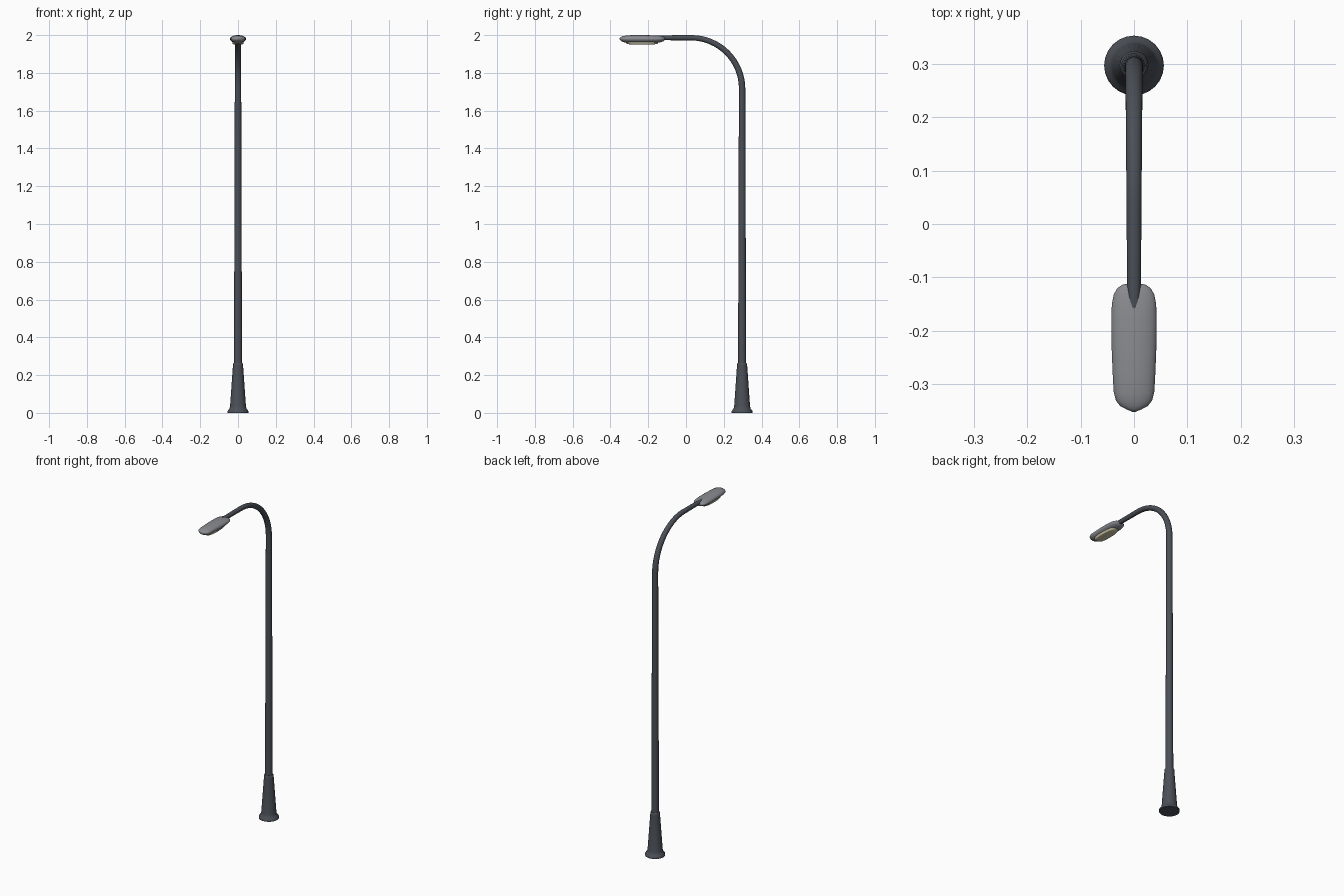
import bpy, bmesh, math
from mathutils import Vector

if "Cube" in bpy.data.objects:
    bpy.data.objects.remove(bpy.data.objects["Cube"])

POLE_Y = 0.297


def material(name, rgb):
    m = bpy.data.materials.new(name)
    m.diffuse_color = (*rgb, 1)
    m.use_nodes = True
    m.node_tree.nodes["Principled BSDF"].inputs["Base Color"].default_value = m.diffuse_color
    return m


DARK = material("dark_metal", (0.07, 0.08, 0.095))
GREY = material("housing_grey", (0.25, 0.26, 0.28))
GLASS = material("lens_glass", (0.62, 0.58, 0.40))


def skin(name, rings, mat, angle=35):
    """Bridge equal-length rings of points and cap both ends."""
    bm = bmesh.new()
    loops = [[bm.verts.new(p) for p in r] for r in rings]
    n = len(loops[0])
    for a, b in zip(loops, loops[1:]):
        for i in range(n):
            j = (i + 1) % n
            bm.faces.new((a[i], a[j], b[j], b[i]))
    bm.faces.new(loops[0][::-1])
    bm.faces.new(loops[-1])
    bmesh.ops.recalc_face_normals(bm, faces=bm.faces)
    me = bpy.data.meshes.new(name)
    bm.to_mesh(me)
    bm.free()
    ob = bpy.data.objects.new(name, me)
    bpy.context.collection.objects.link(ob)
    me.materials.append(mat)
    bpy.ops.object.select_all(action='DESELECT')
    ob.select_set(True)
    bpy.context.view_layer.objects.active = ob
    bpy.ops.object.shade_smooth_by_angle(angle=math.radians(angle))
    return ob


def circle(centre, direction, r, n=24):
    """Ring around a path lying in the YZ plane."""
    side = Vector((1, 0, 0))
    up = direction.cross(side)
    return [centre + r * (math.cos(t) * side + math.sin(t) * up)
            for t in (2 * math.pi * i / n for i in range(n))]


def lathe(name, profile, mat):
    return skin(name, [circle(Vector((0, POLE_Y, z)), Vector((0, 0, 1)), r)
                       for r, z in profile], mat)


# flared base with collar
lathe("base", [(0.056, 0), (0.056, 0.008), (0.052, 0.014), (0.045, 0.022),
               (0.042, 0.035), (0.027, 0.25), (0.027, 0.258), (0.023, 0.265)], DARK)

# tapering pole, bend and arm swept as one tube
UP, FWD = Vector((0, 0, 1)), Vector((0, -1, 0))
BEND, Z0 = 0.27, 1.716
path = [(Vector((0, POLE_Y, z)), UP, r)
        for z, r in ((0.24, 0.0215), (0.7, 0.02), (1.2, 0.0185))]
for i in range(17):
    a = math.pi / 2 * i / 16
    c = Vector((0, POLE_Y - BEND * (1 - math.cos(a)), Z0 + BEND * math.sin(a)))
    path.append((c, UP * math.cos(a) + FWD * math.sin(a), 0.017 - 0.003 * i / 16))
path.append((Vector((0, -0.11, Z0 + BEND)), FWD, 0.013))
path.append((Vector((0, -0.18, Z0 + BEND - 0.001)), FWD, 0.012))
skin("pole_and_arm", [circle(*p) for p in path], DARK)

# lamp housing lofted along y: (y, half width, height above, depth below the seam)
SEAM = 1.981
stations = [(-0.112, 0.014, 0.004, 0.005), (-0.114, 0.022, 0.008, 0.009),
            (-0.120, 0.031, 0.011, 0.014), (-0.132, 0.038, 0.0135, 0.018),
            (-0.150, 0.0415, 0.016, 0.022), (-0.180, 0.0425, 0.018, 0.024),
            (-0.230, 0.042, 0.019, 0.025), (-0.280, 0.040, 0.019, 0.024),
            (-0.315, 0.038, 0.017, 0.022), (-0.331, 0.034, 0.0145, 0.018),
            (-0.341, 0.026, 0.011, 0.014), (-0.347, 0.015, 0.008, 0.009),
            (-0.352, 0.003, 0.003, 0.004)]


def oval(y, w, top, low, n=28):
    pts = []
    for i in range(n):
        t = 2 * math.pi * i / n
        s = math.sin(t)
        pts.append((w * math.cos(t), y, SEAM + s * (top if s > 0 else low)))
    return pts


skin("lamp_housing", [oval(*s) for s in stations], GREY, 50)


# lens under the housing
def lens_ring(scale, z, n=32):
    def p(v):
        return math.copysign(abs(v) ** 0.7, v)
    return [(0.030 * scale * p(math.cos(t)), -0.232 + 0.085 * scale * p(math.sin(t)), z)
            for t in (2 * math.pi * i / n for i in range(n))]


skin("lens", [lens_ring(1, 1.972), lens_ring(1, 1.957), lens_ring(0.93, 1.953),
              lens_ring(0.75, 1.951)], GLASS, 50)
